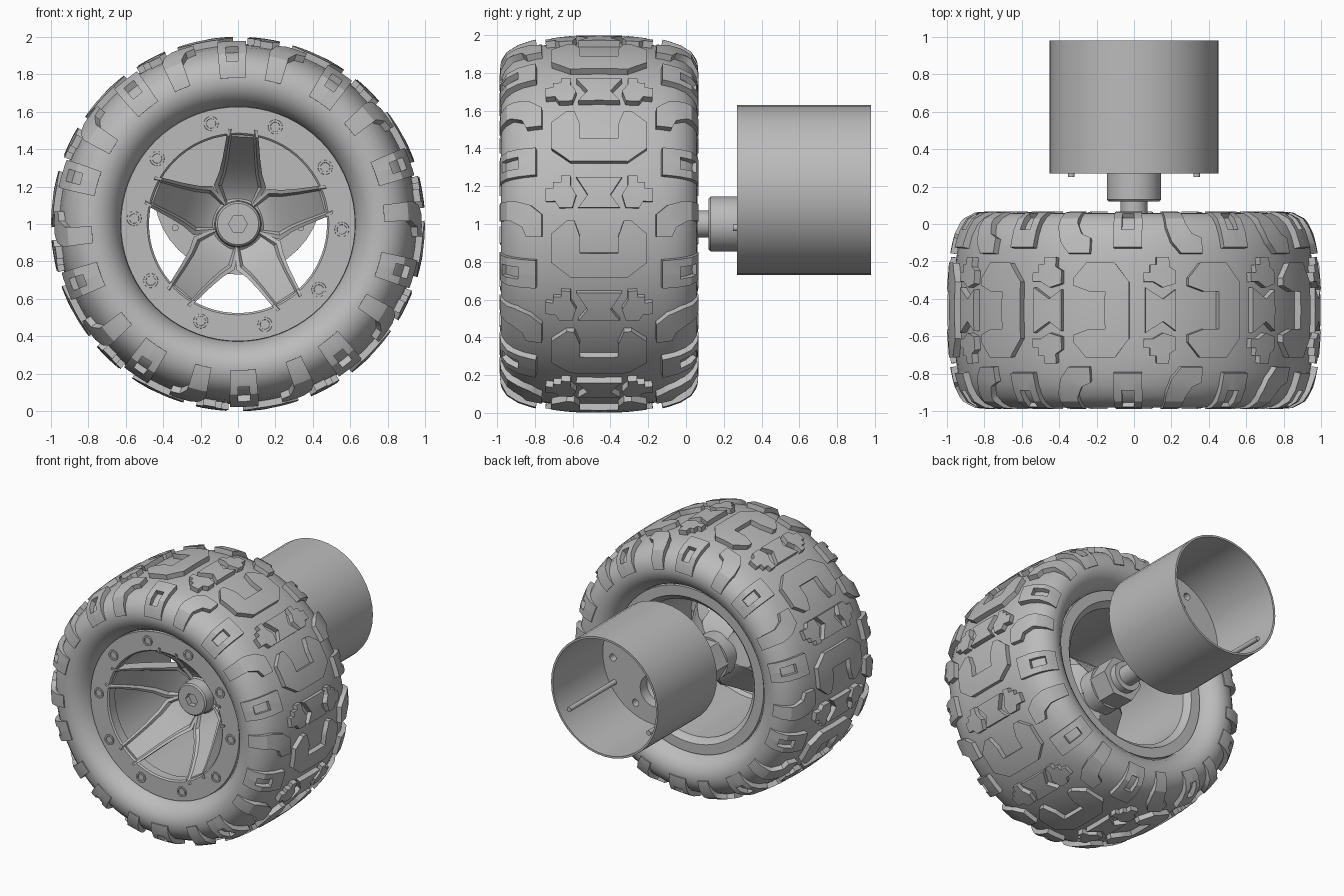
import bpy, bmesh
from math import radians, sin, cos, pi, hypot
from mathutils import Matrix, Vector

if "Cube" in bpy.data.objects:
    bpy.data.objects.remove(bpy.data.objects["Cube"])

grey = bpy.data.materials.new("mid grey")
grey.use_nodes = True
grey.diffuse_color = (0.5, 0.5, 0.5, 1)
grey.node_tree.nodes["Principled BSDF"].inputs["Base Color"].default_value = (0.5, 0.5, 0.5, 1)

AXLE = 1.0       # wheel axle height
CAN = 1.18       # motor can axis height
MID = -0.46      # tyre middle plane in y


def finish(name, bm, x=0, z=AXLE):
    bmesh.ops.recalc_face_normals(bm, faces=bm.faces)
    mesh = bpy.data.meshes.new(name)
    bm.to_mesh(mesh)
    bm.free()
    obj = bpy.data.objects.new(name, mesh)
    bpy.context.collection.objects.link(obj)
    obj.location = (x, 0, z)
    mesh.materials.append(grey)
    return obj


def lathe(name, profile, x=0, z=AXLE, segs=48, closed=False):
    """Turn a profile of (radius, y) points about the y axis."""
    bm = bmesh.new()
    vs = [bm.verts.new((r, y, 0)) for r, y in profile]
    pairs = list(zip(vs, vs[1:])) + ([(vs[-1], vs[0])] if closed else [])
    es = [bm.edges.new(p) for p in pairs]
    bmesh.ops.spin(bm, geom=vs + es, cent=(0, 0, 0), axis=(0, 1, 0),
                   angle=2 * pi, steps=segs, use_duplicate=False)
    bmesh.ops.remove_doubles(bm, verts=bm.verts, dist=1e-5)
    return finish(name, bm, x, z)


def rod(name, r, y0, y1, x=0, z=AXLE, segs=24):
    return lathe(name, [(0, y0), (r, y0), (r, y1), (0, y1)], x, z, segs)


def cut(obj, cutter):
    mod = obj.modifiers.new("cut", 'BOOLEAN')
    mod.operation = 'DIFFERENCE'
    mod.solver = 'EXACT'
    mod.object = cutter
    bpy.context.view_layer.objects.active = obj
    bpy.ops.object.modifier_apply(modifier=mod.name)
    bpy.data.objects.remove(cutter)


# Tyre half section: radius, distance from the middle plane
half = [(.963, 0), (.961, .12), (.953, .24), (.941, .33), (.922, .40), (.893, .455),
        (.855, .493), (.81, .515), (.76, .52), (.71, .507), (.665, .47), (.635, .42), (.62, .36)]
tyre = [(r, MID - h) for r, h in reversed(half)] + [(r, MID + h) for r, h in half[1:]]
lathe("tyre", tyre, segs=96, closed=True)


def section(s):
    """Point on the tyre section at arc length s from the middle."""
    d, sign = abs(s), (1 if s >= 0 else -1)
    for (r0, h0), (r1, h1) in zip(half, half[1:]):
        step = hypot(r1 - r0, h1 - h0)
        if d <= step:
            break
        d -= step
    t = d / step
    return Vector((r0 + (r1 - r0) * t, sign * (h0 + (h1 - h0) * t)))


def on_tyre(u, s, w):
    tangent = section(s + .03) - section(s - .03)
    tangent.normalize()
    p = section(s) + Vector((tangent.y, -tangent.x)) * w
    return Vector((p.x * cos(u), MID + p.y, p.x * sin(u)))


def treads(name, outlines, start, sides=(1, -1)):
    """Wrap flat block outlines (degrees, arc length) round the tyre ten times."""
    bm = bmesh.new()
    for outline in outlines:
        for side in sides:
            flat = bmesh.new()
            flat.faces.new([flat.verts.new((radians(u), s * side, 0)) for u, s in outline])
            cuts = [((radians(3 * i), 0, 0), (1, 0, 0)) for i in range(-3, 4)]
            cuts += [((0, .06 * i, 0), (0, 1, 0)) for i in range(-10, 11)]
            for co, no in cuts:
                bmesh.ops.bisect_plane(flat, geom=flat.verts[:] + flat.edges[:] + flat.faces[:],
                                       plane_co=co, plane_no=no, dist=1e-6)
            new = bmesh.ops.extrude_face_region(flat, geom=flat.faces[:], use_keep_orig=True)
            for v in new["geom"]:
                if isinstance(v, bmesh.types.BMVert):
                    v.co.z = 1
            for k in range(10):
                turn = radians(start + 36 * k)
                copy = {}
                for v in flat.verts:
                    fade = max(.1, min(1, (.64 - abs(v.co.y)) / .16))
                    w = .036 * fade if v.co.z > .5 else -.012
                    copy[v] = bm.verts.new(on_tyre(v.co.x + turn, v.co.y, w))
                for f in flat.faces:
                    bm.faces.new([copy[v] for v in f.verts])
            flat.free()
    return finish(name, bm)


# Tread blocks
treads("centre_blocks", [[(-8.5, -.15), (-4, -.25), (5, -.25), (9, -.17), (9, -.13), (4, -.10),
                          (-1, -.10), (-1, .10), (4, .10), (9, .13), (9, .17), (5, .25),
                          (-4, .25), (-8.5, .15)]], 100, (1,))
treads("small_blocks", [[(-5, -.11), (-1, -.06), (4.5, -.12), (4.5, .12), (-1, .06), (-5, .11)]],
       82, (1,))
treads("zigzag_blocks", [[(-5, .14), (-1, .12), (2, .15), (5, .15), (5, .20), (3, .20), (3, .24),
                          (1, .24), (1, .28), (-3, .28), (-3, .23), (-5, .21)]], 82)
frame = [(0, .33), (4.5, .33), (5, .60), (0, .60), (0, .52), (2, .52), (2, .42), (0, .42)]
treads("window_blocks", [frame, [(-u, s) for u, s in frame]], 92)
treads("curved_blocks", [[(-6, .30), (1, .30), (4, .36), (5.5, .44), (5.5, .60), (-1, .60),
                          (-1, .46), (-3, .40), (-6, .38)]], 110)

# Rim barrel with front and back flanges
lathe("rim", [(.475, -.87), (.485, -.88), (.625, -.88), (.63, -.80), (.56, -.76), (.56, -.14),
              (.625, -.12), (.625, -.04), (.55, -.04), (.54, -.06), (.51, -.08), (.50, -.78),
              (.475, -.80)], segs=72, closed=True)
for k in range(10):
    a = radians(-3 + 36 * k)
    lathe("rim_bolt", [(0, -.874), (.024, -.874), (.026, -.888), (.038, -.888), (.04, -.87)],
          .555 * cos(a), AXLE + .555 * sin(a), 20)

# Five dished spokes with raised edges
stations = [(.06, -.47, .06), (.13, -.485, .10), (.2, -.53, .14), (.27, -.60, .115),
            (.35, -.70, .1), (.43, -.82, .09), (.465, -.885, .085), (.505, -.89, .078)]
shape = [(-1, .12), (-1, 0), (-.82, 0), (-.7, .025), (.7, .025), (.82, 0), (1, 0), (1, .12)]
bm = bmesh.new()
for k in range(5):
    turn = Matrix.Rotation(radians(3 - 72 * k), 3, 'Y')
    rings = [[bm.verts.new(turn @ Vector((fx * w, y + d, r))) for fx, d in shape]
             for r, y, w in stations]
    for a, b in zip(rings, rings[1:]):
        for i in range(len(shape)):
            j = (i + 1) % len(shape)
            bm.faces.new((a[i], a[j], b[j], b[i]))
    bm.faces.new(rings[0])
    bm.faces.new(rings[-1])
finish("spokes", bm)

# Hub with hexagon socket, drive hexagon and axle
hub = lathe("hub", [(0, -.56), (.11, -.56), (.12, -.55), (.125, -.47), (.16, -.44), (.16, -.27),
                    (0, -.27)])
cut(hub, rod("socket_cutter", .05, -.6, -.52, segs=6))
rod("drive_hexagon", .165, -.28, -.12, segs=6)
rod("axle_collar", .11, -.12, -.07)
rod("axle", .072, -.2, .2)

# Open motor can with drilled end plate
can = lathe("motor_can", [(0, .27), (.45, .27), (.45, .98), (.435, .98), (.435, .38), (0, .38)],
            z=CAN, segs=40)
for k in range(6):
    a = radians(60 * k - 3)
    cut(can, rod("hole_cutter", .027, .31, .5, .35 * cos(a), CAN + .35 * sin(a), 16))
cut(can, rod("bearing_cutter", .12, .2, .5, segs=32))
lathe("axle_sleeve", [(.09, .12), (.135, .12), (.145, .13), (.145, .30), (.12, .30), (.09, .28)],
      closed=True)

# Long screws through the end plate
for side in (1, -1):
    x = .335 * side
    rod("long_screw", .018, .25, .93, x, .98, 16)
    head = lathe("screw_head", [(0, .225), (.03, .23), (.052, .25), (.052, .275), (0, .275)],
                 x, .98, 24)
    bm = bmesh.new()
    for size in ((.06, .04, .012), (.012, .04, .06)):
        bmesh.ops.create_cube(bm, size=1, matrix=Matrix.Translation((0, .225, 0))
                              @ Matrix.Diagonal((*size, 1)))
    cut(head, finish("cross_cutter", bm, x, .98))

# Smooth shading with crisp edges
bpy.ops.object.select_all(action='DESELECT')
for obj in bpy.context.collection.objects:
    if obj.type == 'MESH' and grey.name in obj.data.materials:
        obj.select_set(True)
        bpy.context.view_layer.objects.active = obj
bpy.ops.object.shade_smooth_by_angle(angle=radians(30))
